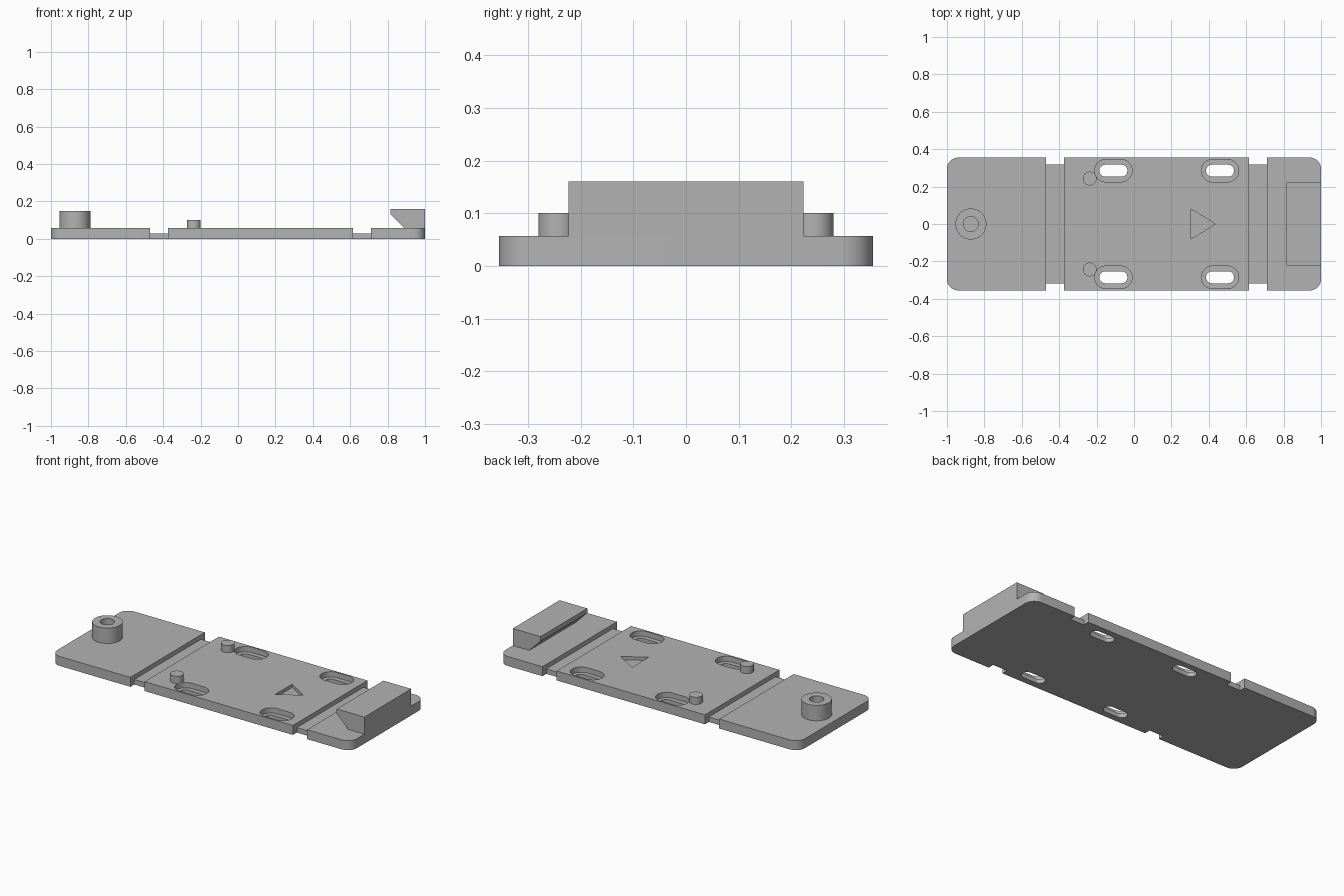
import bpy, bmesh
from math import pi, cos, sin, radians

cube = bpy.data.objects.get("Cube")
if cube:
    bpy.data.objects.remove(cube, do_unlink=True)

TOP = 0.057       # top of the base plate
HALF = 0.355      # half width of the base plate

grey = bpy.data.materials.new("plain grey")
grey.use_nodes = True
COLOUR = (0.45, 0.45, 0.45, 1)
grey.diffuse_color = COLOUR
grey.node_tree.nodes["Principled BSDF"].inputs["Base Color"].default_value = COLOUR


def prism(name, outline, vector, place):
    """Extrude a closed outline along a vector; place maps (a, b) to 3D."""
    bm = bmesh.new()
    face = bm.faces.new([bm.verts.new(place(a, b)) for a, b in outline])
    new = bmesh.ops.extrude_face_region(bm, geom=[face])["geom"]
    bmesh.ops.translate(bm, vec=vector, verts=[v for v in new if isinstance(v, bmesh.types.BMVert)])
    bmesh.ops.recalc_face_normals(bm, faces=bm.faces)
    mesh = bpy.data.meshes.new(name)
    bm.to_mesh(mesh)
    bm.free()
    mesh.materials.append(grey)
    obj = bpy.data.objects.new(name, mesh)
    bpy.context.collection.objects.link(obj)
    return obj


def upright(name, outline, z0, z1):
    return prism(name, outline, (0, 0, z1 - z0), lambda x, y: (x, y, z0))


def rounded(cx, cy, hx, hy, r, steps=12):
    """Rounded rectangle; equal hy and r give a slot, all equal a circle."""
    points = []
    for q, (sx, sy) in enumerate([(1, 1), (-1, 1), (-1, -1), (1, -1)]):
        for i in range(steps + 1):
            a = (q + i / steps) * pi / 2
            p = (cx + sx * (hx - r) + r * cos(a), cy + sy * (hy - r) + r * sin(a))
            if not points or abs(p[0] - points[-1][0]) + abs(p[1] - points[-1][1]) > 1e-5:
                points.append(p)
    if abs(points[0][0] - points[-1][0]) + abs(points[0][1] - points[-1][1]) < 1e-5:
        points.pop()
    return points


def circle(cx, cy, r):
    return rounded(cx, cy, r, r, r)


def box(x0, x1, y0, y1):
    return [(x0, y0), (x1, y0), (x1, y1), (x0, y1)]


def cut(target, cutter):
    mod = target.modifiers.new("cut", "BOOLEAN")
    mod.operation = "DIFFERENCE"
    mod.solver = "EXACT"
    mod.object = cutter
    bpy.ops.object.select_all(action="DESELECT")
    bpy.context.view_layer.objects.active = target
    target.select_set(True)
    bpy.ops.object.modifier_apply(modifier=mod.name)
    bpy.data.objects.remove(cutter, do_unlink=True)


# Base plate with rounded corners
plate = upright("base_plate", rounded(0, 0, 1, HALF, 0.06), 0, TOP)

# Strap channels: shallow across the top, notched through at both edges
for x0, x1 in ((-0.47, -0.375), (0.615, 0.71)):
    cut(plate, upright("channel_cutter", box(x0, x1, -0.5, 0.5), 0.03, 0.1))
    for side in (-1, 1):
        y0, y1 = sorted((side * 0.318, side * 0.5))
        cut(plate, upright("notch_cutter", box(x0, x1, y0, y1), -0.1, 0.1))

# Countersunk screw slots
for x in (-0.11, 0.46):
    for side in (-1, 1):
        y = side * 0.285
        cut(plate, upright("recess_cutter", rounded(x, y, 0.1, 0.06, 0.06), 0.025, 0.1))
        cut(plate, upright("slot_cutter", rounded(x, y, 0.075, 0.032, 0.032), -0.1, 0.1))

# Direction arrow recess
cut(plate, upright("arrow_cutter", [(0.305, -0.08), (0.435, 0), (0.305, 0.08)], 0.037, 0.1))

# Hollow post
post = upright("hollow_post", circle(-0.872, 0, 0.083), TOP - 0.01, 0.15)
cut(post, upright("bore_cutter", circle(-0.872, 0, 0.04), TOP, 0.3))

# Locating pins
pins = [upright(name, circle(-0.237, y, 0.037), 0.02, 0.1)
        for name, y in (("front_pin", -0.243), ("back_pin", 0.243))]

# Overhanging end hook
hook_profile = [(0.815, 0.16), (1, 0.16), (1, TOP - 0.01), (0.89, TOP - 0.01),
                (0.89, TOP), (0.815, 0.132)]
hook = prism("end_hook", hook_profile, (0, 0.446, 0), lambda x, z: (x, -0.223, z))

bpy.ops.object.select_all(action="DESELECT")
for obj in [plate, post, hook] + pins:
    obj.select_set(True)
bpy.context.view_layer.objects.active = plate
bpy.ops.object.shade_smooth_by_angle(angle=radians(30))
